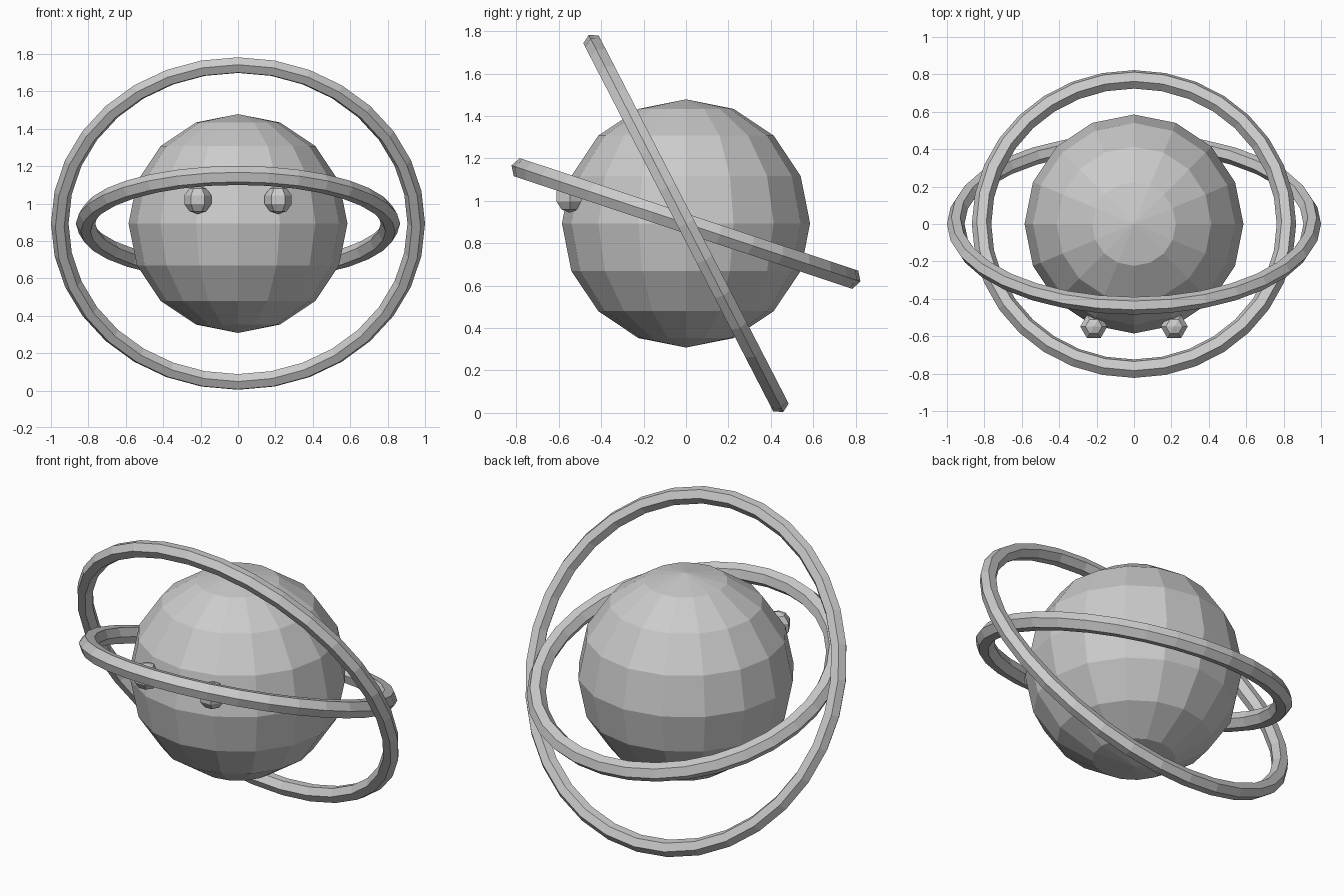
import bpy
from math import radians

CENTRE_Z = 0.893

cube = bpy.data.objects.get("Cube")
if cube:
    bpy.data.objects.remove(cube, do_unlink=True)

# One plain grey for every part
grey = bpy.data.materials.new("plain_grey")
grey.use_nodes = True
colour = (0.6, 0.6, 0.6, 1.0)
grey.diffuse_color = colour
grey.node_tree.nodes["Principled BSDF"].inputs["Base Color"].default_value = colour


def finish(name):
    obj = bpy.context.object
    obj.name = name
    obj.data.materials.append(grey)
    bpy.ops.object.shade_flat()
    return obj


def ball(name, location, radius, segments, rings):
    bpy.ops.mesh.primitive_uv_sphere_add(
        segments=segments, ring_count=rings, radius=radius,
        location=location, rotation=(0, 0, radians(90)))
    return finish(name)


def orbit_ring(name, major, minor, tilt):
    # Hexagonal tube, raised at the front
    bpy.ops.mesh.primitive_torus_add(
        major_radius=major, minor_radius=minor,
        major_segments=32, minor_segments=6,
        location=(0, 0, CENTRE_Z), rotation=(radians(-tilt), 0, 0))
    return finish(name)


# Faceted body
ball("planet_body", (0, 0, CENTRE_Z), 0.585, 16, 8)

# Eyes on the front
for side, x in (("left", 0.215), ("right", -0.215)):
    ball(side + "_eye", (x, -0.548, 1.02), 0.076, 6, 5)

# Two tilted rings
orbit_ring("steep_ring", 0.953, 0.047, 62.7)
orbit_ring("shallow_ring", 0.815, 0.052, 18.4)
